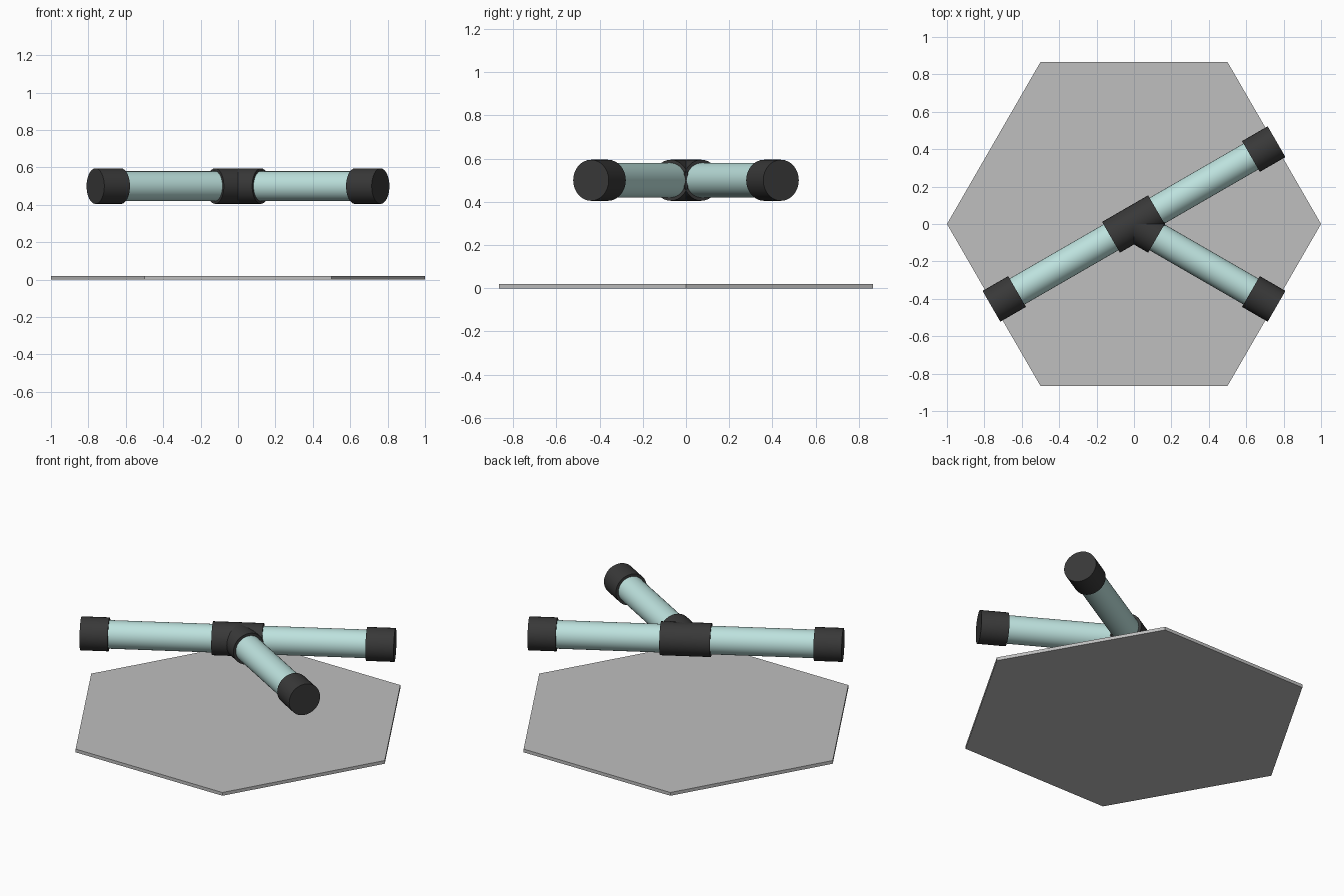
import bpy
import math
from mathutils import Vector

if "Cube" in bpy.data.objects:
    bpy.data.objects.remove(bpy.data.objects["Cube"])

Z = 0.5                      # height of the pipe axes
PIPE_R, SLEEVE_R = 0.08, 0.095


def material(name, rgb):
    m = bpy.data.materials.new(name)
    m.diffuse_color = (*rgb, 1)
    m.use_nodes = True
    m.node_tree.nodes["Principled BSDF"].inputs["Base Color"].default_value = m.diffuse_color
    return m


grey = material("plate grey", (0.52, 0.52, 0.52))
black = material("fitting black", (0.04, 0.04, 0.04))
aqua = material("pipe pale aqua", (0.51, 0.76, 0.73))


def rod(name, angle, start, end, radius, mat):
    """Horizontal cylinder running outward from the centre at an angle."""
    a = math.radians(angle)
    d = Vector((math.cos(a), math.sin(a), 0))
    bpy.ops.mesh.primitive_cylinder_add(
        vertices=32, radius=radius, depth=end - start,
        location=d * (start + end) / 2 + Vector((0, 0, Z)),
        rotation=(0, math.pi / 2, a))
    ob = bpy.context.object
    ob.name = name
    ob.data.materials.append(mat)
    bpy.ops.object.shade_smooth_by_angle(angle=math.radians(35))
    return ob


# Hexagonal base plate, corners on the x axis
bpy.ops.mesh.primitive_cylinder_add(vertices=6, radius=1, depth=0.02,
                                    location=(0, 0, 0.01),
                                    rotation=(0, 0, math.pi / 2))
plate = bpy.context.object
plate.name = "base_plate"
plate.data.materials.append(grey)

# Straight run of the junction fitting, and its side branch
rod("junction_run", 30, -0.142, 0.142, SLEEVE_R, black)
rod("junction_branch", -30, 0, 0.142, SLEEVE_R, black)

# Three pipe arms with end caps
for label, angle in (("back_right", 30), ("front_right", -30), ("front_left", 210)):
    rod(label + "_pipe", angle, 0.05, 0.8, PIPE_R, aqua)
    rod(label + "_end_cap", angle, 0.722, 0.88, SLEEVE_R, black)
